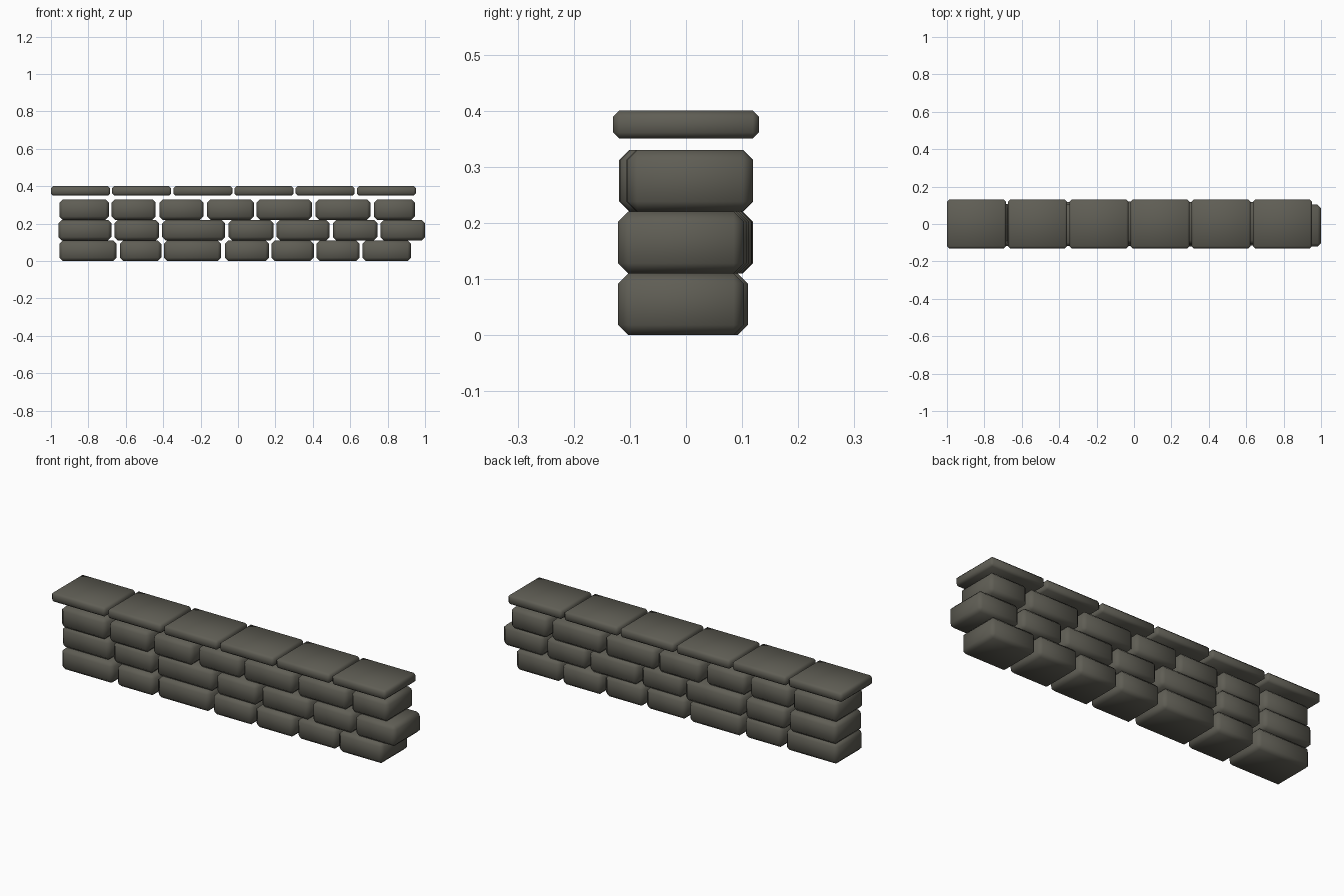
import bpy
import bmesh
import random

cube = bpy.data.objects.get("Cube")
if cube:
    bpy.data.objects.remove(cube, do_unlink=True)

random.seed(4)

# Single stone colour
stone = bpy.data.materials.new("dark_grey_stone")
stone.use_nodes = True
colour = (0.115, 0.111, 0.09, 1)
stone.diffuse_color = colour
shader = stone.node_tree.nodes["Principled BSDF"]
shader.inputs["Base Color"].default_value = colour
shader.inputs["Roughness"].default_value = 0.9


def add_block(name, low, high, chamfer):
    """Chamfered, softly shaded stone block between two corners."""
    mesh = bpy.data.meshes.new(name)
    bm = bmesh.new()
    bmesh.ops.create_cube(bm, size=1)
    for v in bm.verts:
        v.co = [(a + b) / 2 + c * (b - a) for a, b, c in zip(low, high, v.co)]
    bmesh.ops.bevel(bm, geom=bm.edges[:], offset=chamfer, segments=1,
                    profile=0.5, affect='EDGES')
    for face in bm.faces:
        face.smooth = True
    bm.to_mesh(mesh)
    bm.free()
    mesh.materials.append(stone)
    block = bpy.data.objects.new(name, mesh)
    bpy.context.collection.objects.link(block)


# Wall courses: left and right edge of every stone, then depth shift of the end stone
courses = [
    ("lower", [(-.955, -.65), (-.63, -.41), (-.395, -.09), (-.07, .165),
               (.18, .405), (.42, .65), (.665, .925)], -.009),
    ("middle", [(-.96, -.677), (-.66, -.422), (-.405, -.07), (-.05, .19),
                (.207, .49), (.508, .745), (.762, 1)], -.009),
    ("upper", [(-.955, -.69), (-.675, -.44), (-.42, -.185), (-.165, .085),
               (.1, .395), (.415, .708), (.727, .945)], .007),
]
height = .11
half_depth = .112
for row, (label, spans, end_shift) in enumerate(courses):
    for i, (x0, x1) in enumerate(spans):
        last = i == len(spans) - 1
        shift = end_shift if last else random.uniform(-.009, .009)
        add_block(f"{label}_stone_{i + 1}",
                  (x0, shift - half_depth, row * height),
                  (x1, shift + half_depth, (row + 1) * height), .018)

# Flat coping slabs along the top
pitch = .327
for i in range(6):
    x = -1 + i * pitch
    add_block(f"coping_slab_{i + 1}", (x, -.13, .35), (x + .316, .13, .4), .011)
